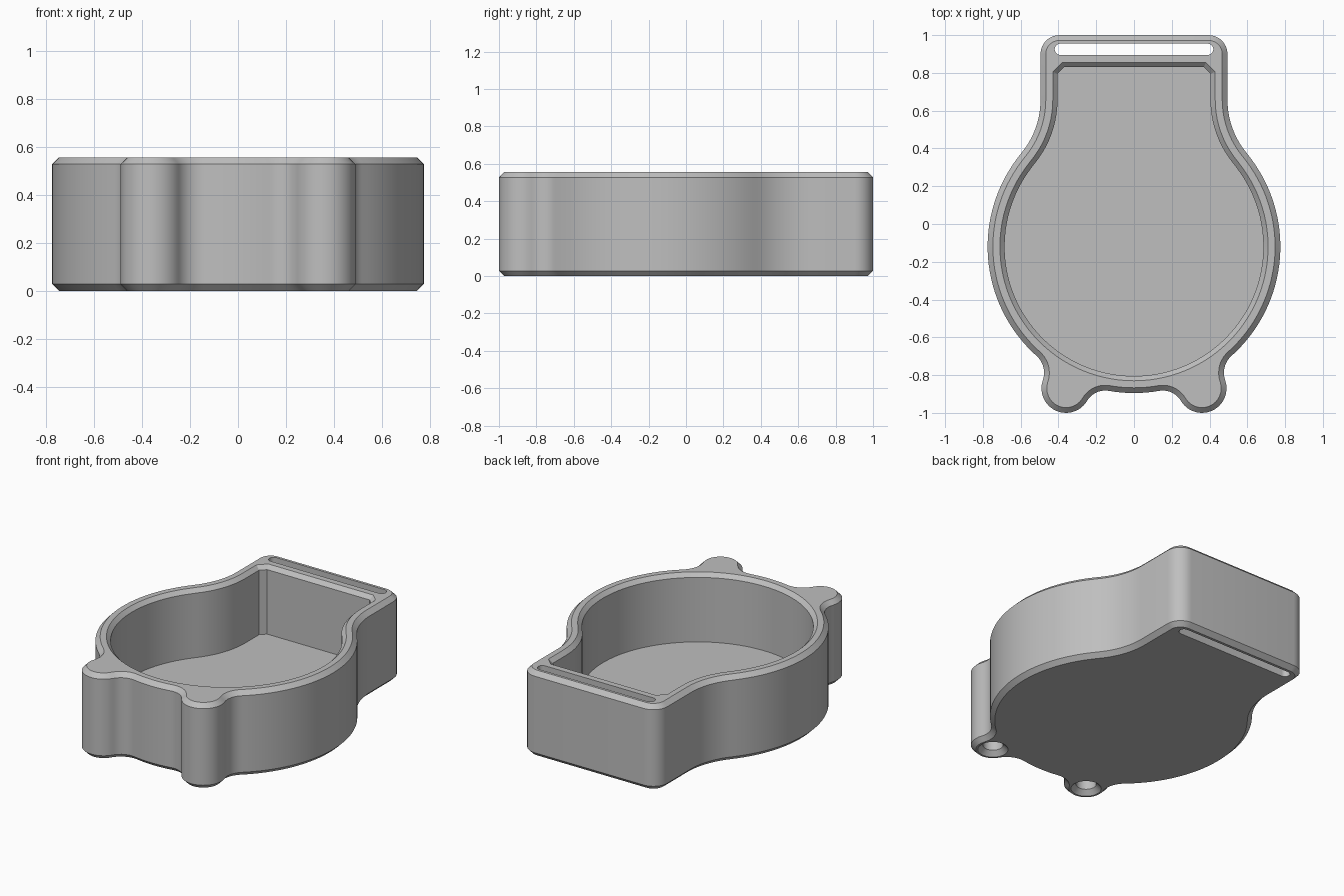
import bpy, bmesh, math
from mathutils import Vector

cube = bpy.data.objects.get("Cube")
if cube:
    bpy.data.objects.remove(cube)

HEIGHT, BEVEL, FLOOR = 0.556, 0.028, 0.11
BODY, BODY_R = Vector((0, -0.12)), 0.775          # round bowl
EAR, EAR_R = Vector((0.36, -0.87)), 0.13          # front lobes
NECK, NECK_R = Vector((0.935, 0.657)), 0.44       # concave neck
CORNER, CORNER_R = Vector((0.395, 0.9)), 0.1      # back corner

grey = bpy.data.materials.new("grey plastic")
grey.use_nodes = True
colour = (0.52, 0.52, 0.52, 1)
grey.diffuse_color = colour
grey.node_tree.nodes["Principled BSDF"].inputs["Base Color"].default_value = colour


def arc(c, r, a, b, n):
    """Points from angle a to b, taking the short way round."""
    turn = (b - a + math.pi) % math.tau - math.pi
    return [c + r * Vector((math.cos(a + turn * i / n), math.sin(a + turn * i / n)))
            for i in range(n + 1)]


def ang(origin, target):
    d = target - origin
    return math.atan2(d.y, d.x)


def fillet_centre(c1, r1, c2, r2, side):
    """Where circles of radius r1 and r2 cross, on the chosen side."""
    d = c2 - c1
    along = (d.length_squared + r1 * r1 - r2 * r2) / (2 * d.length)
    across = math.sqrt(r1 * r1 - along * along)
    u = d.normalized()
    return c1 + u * along + Vector((-u.y, u.x)) * across * side


def mirrored(half):
    """Close a right-hand half outline with its mirror image."""
    left = [Vector((-p.x, p.y)) for p in reversed(half) if p.x > 1e-5]
    return half + left


OUT_R, IN_R = 0.12, 0.11
OUT = fillet_centre(BODY, BODY_R + OUT_R, EAR, EAR_R + OUT_R, 1)
INN = fillet_centre(BODY, BODY_R + IN_R, EAR, EAR_R + IN_R, -1)


def outer_outline(d):
    """Case outline shrunk by d."""
    r, up, down = BODY_R - d, math.pi / 2, -math.pi / 2
    half = arc(CORNER, CORNER_R - d, up, 0, 8)
    half += arc(NECK, NECK_R + d, math.pi, ang(NECK, BODY), 10)
    half += arc(BODY, r, ang(BODY, NECK), ang(BODY, OUT), 32)[1:]
    half += arc(OUT, OUT_R + d, ang(OUT, BODY), ang(OUT, EAR), 10)[1:]
    # round the lobe through its lowest point
    half += arc(EAR, EAR_R - d, ang(EAR, OUT), down, 10)[1:]
    half += arc(EAR, EAR_R - d, down, ang(EAR, INN), 8)[1:]
    half += arc(INN, IN_R + d, ang(INN, EAR), ang(INN, BODY), 10)[1:]
    half += arc(BODY, r, ang(BODY, INN), down, 4)[1:]
    return mirrored(half)


def cavity_outline(e):
    """Inner outline grown by e."""
    half = [Vector((0.37 + 0.4 * e, 0.83 + e)), Vector((0.405 + e, 0.795 + 0.4 * e))]
    half += arc(NECK, NECK_R + 0.09 - e, math.pi, ang(NECK, BODY), 10)
    half += arc(BODY, BODY_R - 0.09 + e, ang(BODY, NECK), -math.pi / 2, 40)[1:]
    return mirrored(half)


def slot_outline():
    return mirrored(arc(Vector((0.39, 0.925)), 0.03, math.pi / 2, 0, 6)
                    + arc(Vector((0.39, 0.925)), 0.03, 0, -math.pi / 2, 6)[1:])


def circle(c, r, n=32):
    return [c + r * Vector((math.cos(math.tau * i / n), math.sin(math.tau * i / n)))
            for i in range(n)]


def loft(name, rings):
    """Solid through matching outlines at rising heights."""
    bm = bmesh.new()
    loops = [[bm.verts.new((p.x, p.y, z)) for p in pts] for pts, z in rings]
    for low, high in zip(loops, loops[1:]):
        for i in range(len(low)):
            j = (i + 1) % len(low)
            bm.faces.new((low[i], low[j], high[j], high[i]))
    bm.faces.new(loops[0])
    bm.faces.new(loops[-1])
    bmesh.ops.recalc_face_normals(bm, faces=bm.faces)
    mesh = bpy.data.meshes.new(name)
    bm.to_mesh(mesh)
    bm.free()
    mesh.materials.append(grey)
    obj = bpy.data.objects.new(name, mesh)
    bpy.context.collection.objects.link(obj)
    return obj


# Case body with bevelled top and bottom rims
case = loft("case_body", [(outer_outline(BEVEL), 0), (outer_outline(0), BEVEL),
                          (outer_outline(0), HEIGHT - BEVEL),
                          (outer_outline(BEVEL), HEIGHT)])

# Cutters: bowl with bevelled lip, strap slot, countersunk screw holes
lip = 0.025
cutters = [
    loft("cavity_cutter", [(cavity_outline(0), FLOOR), (cavity_outline(0), HEIGHT - lip),
                           (cavity_outline(2 * lip), HEIGHT + lip)]),
    loft("slot_cutter", [(slot_outline(), -0.1), (slot_outline(), HEIGHT + 0.1)]),
]
for side, label in ((1, "left"), (-1, "right")):
    c = Vector((side * EAR.x, EAR.y))
    cutters.append(loft(label + "_screw_hole_cutter",
                        [(circle(c, 0.11), -0.02), (circle(c, 0.06), 0.03),
                         (circle(c, 0.06), 0.35)]))

bpy.ops.object.select_all(action='DESELECT')
case.select_set(True)
bpy.context.view_layer.objects.active = case
for cutter in cutters:
    cutter.hide_render = True
    mod = case.modifiers.new(cutter.name, 'BOOLEAN')
    mod.operation = 'DIFFERENCE'
    mod.solver = 'EXACT'
    mod.object = cutter
    bpy.ops.object.modifier_apply(modifier=mod.name)
for cutter in cutters:
    bpy.data.objects.remove(cutter)

bpy.ops.object.shade_smooth_by_angle(angle=math.radians(30))
